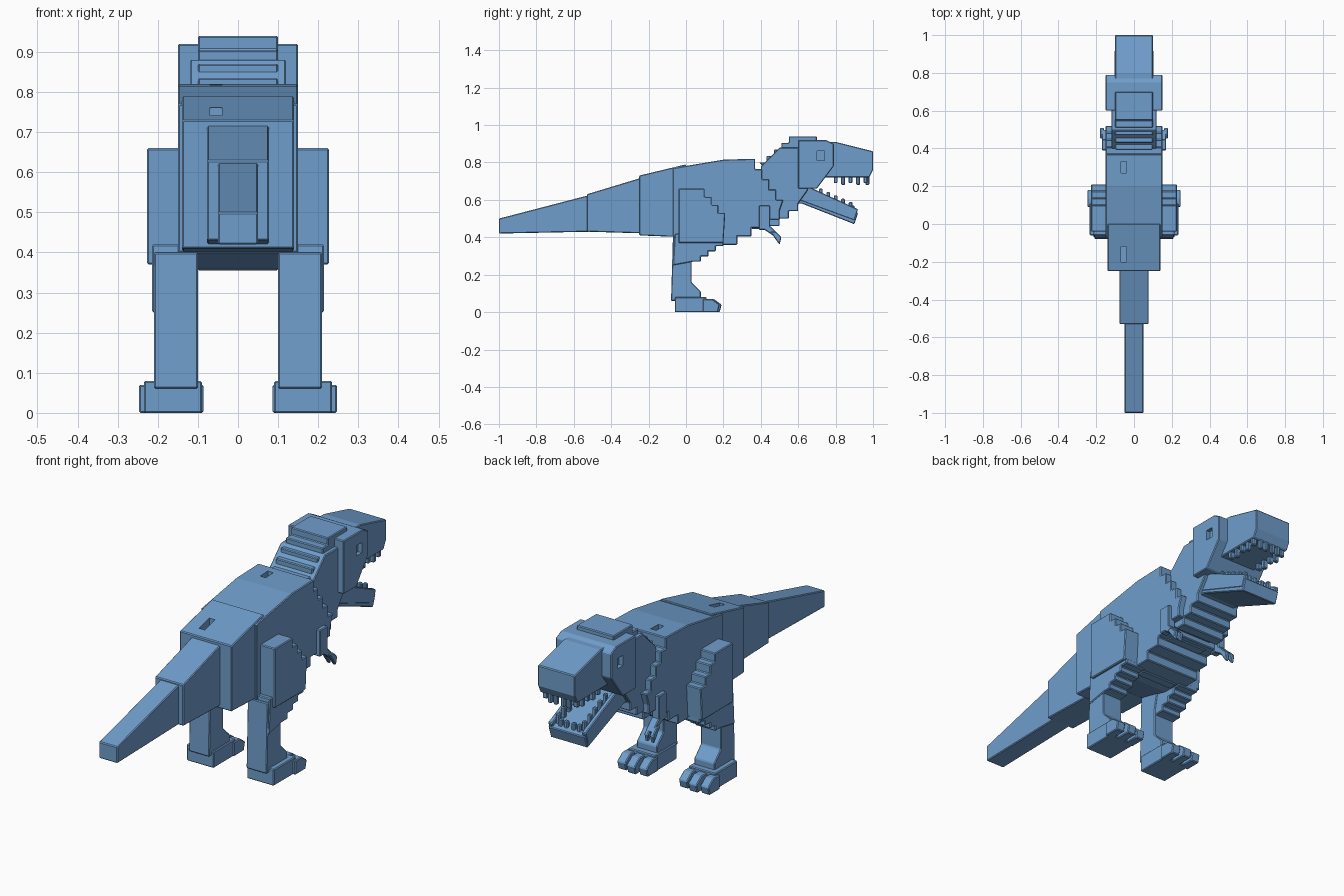
import bpy, bmesh

cube = bpy.data.objects.get("Cube")
if cube:
    bpy.data.objects.remove(cube, do_unlink=True)

colour = (.16, .34, .6, 1)
blue = bpy.data.materials.new("soft blue")
blue.use_nodes = True
blue.diffuse_color = colour
blue.node_tree.nodes["Principled BSDF"].inputs["Base Color"].default_value = colour


def slab(name, profile, start, end):
    """Extrude a (y, z) side profile between two x positions."""
    bm = bmesh.new()
    face = bm.faces.new([bm.verts.new((start, y, z)) for y, z in profile])
    extruded = bmesh.ops.extrude_face_region(bm, geom=[face])
    moved = [item for item in extruded["geom"] if isinstance(item, bmesh.types.BMVert)]
    bmesh.ops.translate(bm, verts=moved, vec=(end - start, 0, 0))
    bmesh.ops.recalc_face_normals(bm, faces=bm.faces)
    mesh = bpy.data.meshes.new(name)
    bm.to_mesh(mesh)
    bm.free()
    mesh.materials.append(blue)
    obj = bpy.data.objects.new(name, mesh)
    bpy.context.collection.objects.link(obj)
    return obj


def soften(obj):
    bevel = obj.modifiers.new("soft edges", "BEVEL")
    bevel.width = .004
    bevel.segments = 1


def centred(name, profile, half_width):
    obj = slab(name, profile, -half_width, half_width)
    soften(obj)
    return obj


def pair(name, profile, inner, outer):
    soften(slab("left_" + name, profile, inner, outer))
    soften(slab("right_" + name, profile, -outer, -inner))


def block(back, front, bottom, top):
    return [(back, bottom), (front, bottom), (front, top), (back, top)]


def stairs(start, end, count):
    """Stepped edge from start to end, each step running along y and then z."""
    (y, z), (end_y, end_z) = start, end
    run, rise = (end_y - y) / count, (end_z - z) / count
    points = [start]
    for step in range(count):
        points.append((y + run * (step + 1), z + rise * step))
        points.append((y + run * (step + 1), z + rise * (step + 1)))
    return points


def recess(target, name, profile, start, end):
    cutter = slab(name, profile, start, end)
    cutter.hide_render = True
    cutter.hide_viewport = True
    boolean = target.modifiers.new(name, "BOOLEAN")
    boolean.object = cutter
    boolean.solver = 'EXACT'


# Tail
centred("tail_tip", [(-1, .42), (-.5, .43), (-.5, .63), (-1, .5)], .05)
centred("tail_middle", [(-.53, .43), (-.2, .42), (-.2, .73), (-.53, .63)], .077)

# Hips, and a body with stepped chest and shoulder edges
hips = centred("hips", [(-.25, .41), (0, .4), (0, .79), (-.25, .73)], .14)
chest_edge = stairs((.2, .36), (.5, .54), 4)
shoulder_edge = stairs((.52, .6), (.37, .82), 4)
body = centred("body", [(-.07, .4), (.1, .36)] + chest_edge + shoulder_edge
               + [(.2, .815), (-.07, .77)], .15)

# Small notches sunk into the back
recess(hips, "hip_notch_cutter", block(-.2, -.12, .7, .9), -.07, -.04)
recess(body, "back_notch_cutter", block(.27, .33, .77, .9), -.07, -.04)

# Ribbed belly plates
for rib in range(5):
    back, bottom = .14 + rib * .07, .355 + rib * .03
    centred(f"belly_plate_{rib + 1}", block(back, back + .05, bottom, bottom + .1), .1)

# Neck with stepped throat, and stepped crest
throat_edge = stairs((.45, .46), (.6, .58), 3)
centred("neck", [(.4, .5)] + throat_edge + [(.65, .65), (.65, .88), (.5, .88), (.4, .78)], .12)
crest_edge = stairs((.39, .8), (.55, .94), 4)
centred("crest", [(.7, .94), (.7, .8), (.5, .7)] + crest_edge, .1)

# Head with sunken eyes, and snout
head = centred("head", [(.6, .66), (.7, .66), (.79, .78), (.79, .9), (.75, .92), (.6, .92)], .15)
eye = block(.7, .74, .81, .86)
recess(head, "left_eye_cutter", eye, .13, .2)
recess(head, "right_eye_cutter", eye, -.2, -.13)
centred("snout", [(.7, .72), (.98, .72), (1, .76), (1, .86), (.8, .91), (.7, .91)], .1)

# Lower jaw: floor with raised side walls
centred("jaw_floor", [(.57, .58), (.62, .58), (.9, .47), (.92, .53), (.6, .64)], .1)
pair("jaw_wall", [(.6, .6), (.9, .49), (.92, .55), (.7, .65), (.6, .7)], .08, .102)

# Teeth along both sides, alternating long and short
for tooth in range(5):
    back = .79 + tooth * .04
    tip = .69 - .01 * (tooth % 2)
    pair(f"upper_tooth_{tooth + 1}", block(back, back + .02, tip, .74), .07, .095)
    back, base = .71 + tooth * .04, .6 - tooth * .018
    pair(f"lower_tooth_{tooth + 1}", block(back, back + .02, base, base + .06), .06, .08)

# Teeth across the front
for tooth in range(2):
    inner = .01 + tooth * .03
    pair(f"front_upper_tooth_{tooth + 1}", block(.96, .98, .68, .74), inner, inner + .02)
    pair(f"front_lower_tooth_{tooth + 1}", block(.88, .9, .52, .57), inner, inner + .02)

# Arms with hooked fingers
pair("upper_arm", block(.39, .45, .44, .57), .13, .17)
pair("forearm", [(.39, .46), (.45, .42), (.48, .4), (.5, .41), (.45, .46)], .13, .17)
for finger in range(2):
    inner = .13 + finger * .03
    pair(f"finger_{finger + 1}", [(.45, .43), (.5, .36), (.51, .4), (.48, .43)], inner, inner + .02)

# Legs: stepped thigh and knee, then shin
thigh_edge = stairs((.21, .53), (.1, .66), 3)
pair("thigh", [(-.04, .37), (.2, .37)] + thigh_edge + [(-.04, .66)], .13, .227)
knee_edge = stairs((.04, .27), (.2, .38), 4)
pair("knee", [(-.06, .42), (-.07, .25)] + knee_edge + [(.2, .42)], .105, .215)
pair("shin", [(-.07, .4), (-.08, .06), (.08, .06), (.08, .11), (.03, .16), (.03, .3), (.05, .4)], .1, .21)

# Feet with three toes, the middle one longest
pair("foot", block(-.06, .11, 0, .08), .09, .235)
for toe in range(3):
    inner = .086 + toe * .058
    tip = .19 if toe == 1 else .18
    toe_profile = [(.09, 0), (tip - .01, 0), (tip, .04), (tip - .04, .07), (.09, .07)]
    pair(f"toe_{toe + 1}", toe_profile, inner, inner + .045)
